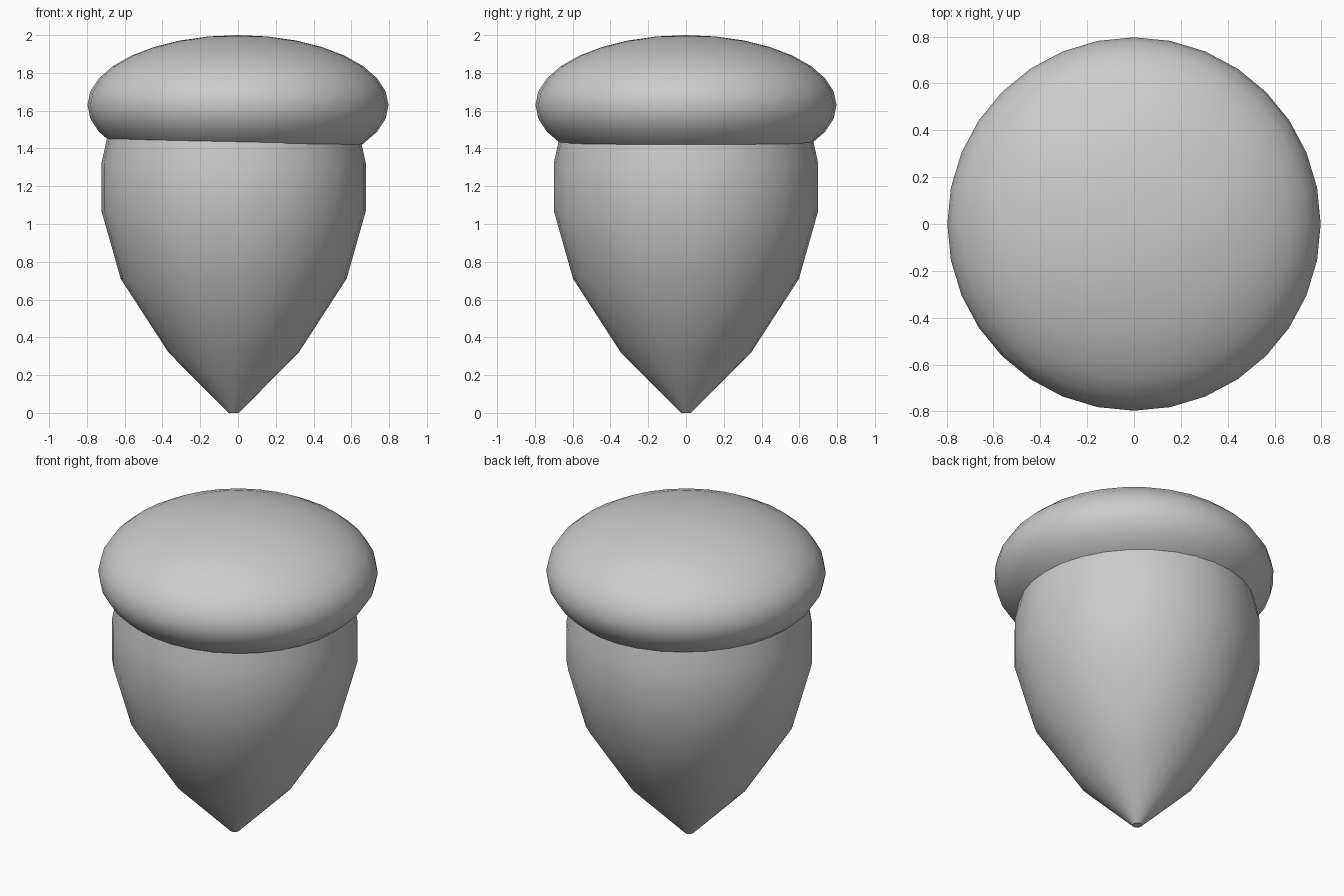
import bpy, bmesh, math

if "Cube" in bpy.data.objects:
    bpy.data.objects.remove(bpy.data.objects["Cube"])

SIDES = 32


def lathe(name, profile, center):
    """Revolve (radius, z) points around z and close both ends."""
    bm = bmesh.new()
    rings = []
    for r, z in profile:
        rings.append([bm.verts.new((r * math.cos(2 * math.pi * i / SIDES),
                                    r * math.sin(2 * math.pi * i / SIDES), z))
                      for i in range(SIDES)])
    for a, b in zip(rings, rings[1:]):
        for i in range(SIDES):
            j = (i + 1) % SIDES
            bm.faces.new((a[i], a[j], b[j], b[i]))
    bm.faces.new(rings[0][::-1])
    bm.faces.new(rings[-1])
    mesh = bpy.data.meshes.new(name)
    bm.to_mesh(mesh)
    bm.free()
    obj = bpy.data.objects.new(name, mesh)
    bpy.context.collection.objects.link(obj)
    obj.location = (center[0], center[1], 0)
    return obj


def smooth(obj, angle):
    bpy.ops.object.select_all(action='DESELECT')
    obj.select_set(True)
    bpy.context.view_layer.objects.active = obj
    bpy.ops.object.shade_smooth_by_angle(angle=math.radians(angle))


# Nut body: pointed below, slightly off centre, its top hidden in the cap
nut = lathe("acorn_nut",
            [(0.027, 0), (0.345, 0.32), (0.598, 0.71), (0.70, 1.07),
             (0.70, 1.32), (0.65, 1.55)], (-0.023, 0.0))
smooth(nut, 40)

# Cap: flattened sphere
bpy.ops.mesh.primitive_uv_sphere_add(segments=SIDES, ring_count=16, radius=1,
                                     location=(0, 0, 1.63))
cap = bpy.context.object
cap.name = "acorn_cap"
cap.scale = (0.797, 0.797, 0.37)
bpy.ops.object.transform_apply(location=False, rotation=False, scale=True)
smooth(cap, 60)
